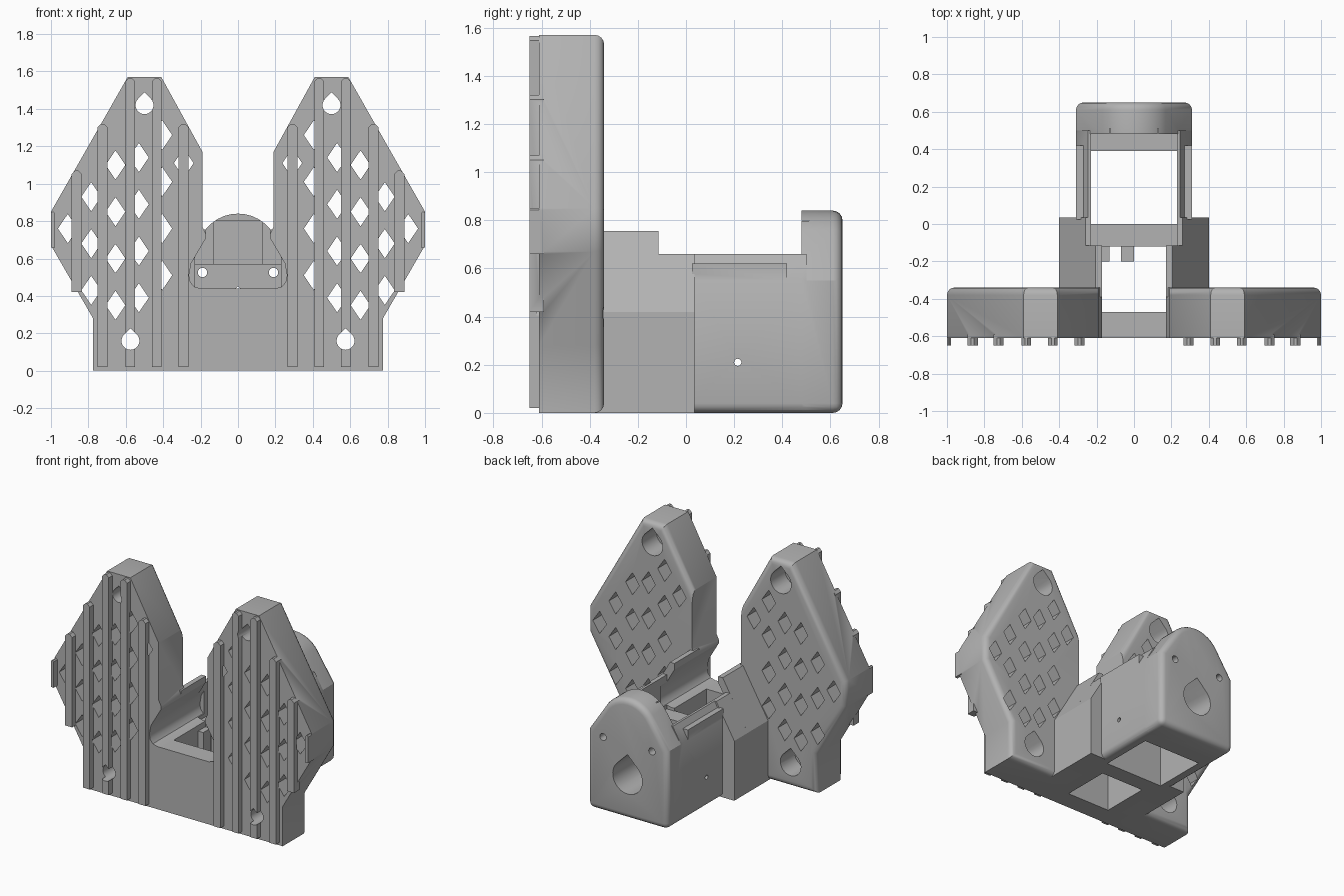
import bpy, bmesh, math
from mathutils import Vector

if "Cube" in bpy.data.objects:
    bpy.data.objects.remove(bpy.data.objects["Cube"])

grey = bpy.data.materials.new("light_grey")
grey.diffuse_color = (0.45, 0.45, 0.45, 1)
grey.use_nodes = True
grey.node_tree.nodes["Principled BSDF"].inputs["Base Color"].default_value = grey.diffuse_color


def prism(name, pts, y0, y1, side=1, bevel=0.0, rule=None):
    """Extrude an x,z outline along y; optionally round the edges chosen by rule."""
    bm = bmesh.new()
    vs = [bm.verts.new((x * side, y0, z)) for x, z in pts]
    f = bm.faces.new(vs)
    ext = bmesh.ops.extrude_face_region(bm, geom=[f])
    bmesh.ops.translate(bm, vec=(0, y1 - y0, 0),
                        verts=[v for v in ext["geom"] if isinstance(v, bmesh.types.BMVert)])
    bmesh.ops.recalc_face_normals(bm, faces=bm.faces)
    if bevel:
        edges = [e for e in bm.edges if rule(e.verts[0].co, e.verts[1].co)]
        bmesh.ops.bevel(bm, geom=edges, offset=bevel, segments=4, profile=0.5,
                        affect='EDGES', clamp_overlap=True)
        bmesh.ops.recalc_face_normals(bm, faces=bm.faces)
    me = bpy.data.meshes.new(name)
    bm.to_mesh(me)
    bm.free()
    ob = bpy.data.objects.new(name, me)
    me.materials.append(grey)
    bpy.context.collection.objects.link(ob)
    return ob


def rect(x0, x1, z0, z1):
    return [(x0, z0), (x1, z0), (x1, z1), (x0, z1)]


def teardrop(cx, cz, r, n=20):
    pts = [(cx + r * math.cos(a), cz + r * math.sin(a))
           for a in (math.radians(-225 + 270 * i / n) for i in range(n + 1))]
    return pts + [(cx, cz + r * 1.41)]


def circle(cx, cz, r, n=16):
    return [(cx + r * math.cos(2 * math.pi * i / n), cz + r * math.sin(2 * math.pi * i / n))
            for i in range(n)]


def inside(p, poly, margin):
    """True if p lies inside the convex outline by at least margin."""
    for a, b in zip(poly, poly[1:] + poly[:1]):
        d = (Vector(b) - Vector(a)).normalized()
        if d.x * (p[1] - a[1]) - d.y * (p[0] - a[0]) < margin:
            return False
    return True


def boolean(ob, other, op):
    m = ob.modifiers.new(op, 'BOOLEAN')
    m.object, m.operation, m.solver = other, op, 'MANIFOLD'
    bpy.context.view_layer.objects.active = ob
    bpy.ops.object.modifier_apply(modifier=m.name)
    bpy.data.objects.remove(other)


solids, cutters = [], []
FRONT, BACK = -0.61, -0.34
wing = [(0.17, 0), (0.775, 0), (0.775, 0.28), (1, 0.67), (1, 0.85), (0.59, 1.57),
        (0.41, 1.57), (0.19, 1.17), (0.19, 0.77), (0.17, 0.73)]
mesh_area = [(0.25, 0.22), (0.74, 0.22), (1, 0.67), (1, 0.85), (0.59, 1.57),
             (0.41, 1.57), (0.22, 1.22)]
columns = [(0.91, 0.76), (0.785, 0.68), (0.655, 0.85), (0.53, 0.89), (0.405, 0.76), (0.29, 0.86)]
ribs = [(0.978, 1.0, 0.66, 0.85), (0.835, 0.89, 0.42, 1.07), (0.698, 0.75, 0.02, 1.32),
        (0.55, 0.602, 0.02, 1.565), (0.408, 0.46, 0.02, 1.565), (0.265, 0.318, 0.02, 1.32)]

# arch profile of the rear block
arch = [(0.22 * math.cos(math.radians(a)), 0.62 + 0.22 * math.sin(math.radians(a)))
        for a in range(40, 141, 10)]
rear = [(-0.31, 0), (0.31, 0), (0.31, 0.55)] + arch + [(-0.31, 0.55)]


def rear_edge(a, b):
    return (a.y > 0.64 and b.y > 0.64) or (abs(a.x) > 0.3 and abs(b.x) > 0.3 and
                                           a.z < 0.01 and b.z < 0.01 and a.x * b.x > 0)


solids.append(prism("bracket_body", rear, 0.48, 0.65, 1, 0.04, rear_edge))
solids.append(prism("rear_ledge", rect(-0.25, 0.25, 0, 0.57), 0.39, 0.49))
solids.append(prism("cross_bar", rect(-0.24, 0.24, 0, 0.42), -0.12, 0.0))
solids.append(prism("front_wall", rect(-0.27, 0.27, 0, 0.44), FRONT, -0.47))

for s in (1, -1):
    # wing panel with rounded rear rim
    solids.append(prism("wing", wing, FRONT, BACK, s, 0.04,
                        lambda a, b: a.y > BACK - 0.01 and b.y > BACK - 0.01
                        and max(abs(a.x), abs(b.x)) > 0.3))
    # vertical ribs on the wing front
    for x0, x1, z0, z1 in ribs:
        c = (x1 - x0) * 0.35
        solids.append(prism("rib", [(x0, z0), (x1, z0), (x1, z1 - c), (x1 - c, z1),
                                    (x0 + c, z1), (x0, z1 - c)], -0.65, FRONT + 0.02, s))
    # arm with sloped shoulder, lower behind the front step
    solids.append(prism("arm", [(0.17, 0), (0.4, 0), (0.4, 0.42), (0.205, 0.755), (0.17, 0.755)],
                        BACK - 0.05, -0.115, s))
    solids.append(prism("arm_rear", [(0.23, 0), (0.4, 0), (0.4, 0.42), (0.26, 0.66), (0.23, 0.66)],
                        -0.125, 0.035, s))
    # box side wall and its raised outer strip
    solids.append(prism("side_wall", [(0.23, 0), (0.31, 0), (0.31, 0.55), (0.247, 0.66), (0.23, 0.66)],
                        0.02, 0.5, s, 0.04,
                        lambda a, b: abs(a.x) > 0.3 and abs(b.x) > 0.3 and max(a.z, b.z) < 0.01))
    solids.append(prism("side_strip", rect(0.26, 0.309, 0.5, 0.62), 0.025, 0.42, s))
    # diamond openings
    for x, zc in columns:
        for k in range(-4, 5):
            z = zc + 0.25 * k
            d = [(x - 0.053, z), (x, z - 0.078), (x + 0.053, z), (x, z + 0.078)]
            near = min(math.hypot(x - 0.5, z - 1.42), math.hypot(x - 0.575, z - 0.16))
            if near > 0.16 and all(inside(p, mesh_area, 0.012) for p in d):
                cutters.append(prism("diamond", d, -0.62, -0.3, s))
    # mounting holes with wide rear counterbores
    for hx, hz in ((0.5, 1.42), (0.575, 0.16)):
        cutters.append(prism("hole", teardrop(hx, hz, 0.048), -0.7, -0.3, s))
        cutters.append(prism("counterbore", teardrop(hx, hz, 0.08), -0.5, -0.3, s))
    cutters.append(prism("screw_hole", circle(0.19, 0.525, 0.025), 0.3, 0.7, s))

# small clip hooks on the cross bar
solids.append(prism("clip_left", rect(-0.18, -0.13, 0.1, 0.4), -0.2, -0.11))
solids.append(prism("clip_right", rect(-0.07, 0.0, 0.1, 0.4), -0.2, -0.11))

# undercut channel between the wings
half = [(0.2, 0.44), (0.235, 0.45), (0.255, 0.475), (0.262, 0.51), (0.25, 0.575), (0.165, 0.72), (0.165, 0.9)]
cutters.append(prism("channel", half + [(-x, z) for x, z in reversed(half)], -0.7, -0.05))
# rear shaft hole and shallow arch recess
cutters.append(prism("shaft_hole", teardrop(0, 0.29, 0.115), 0.3, 0.7))
cutters.append(prism("arch_recess", rect(-0.13, 0.13, 0.57, 0.8), 0.4, 0.51))
# tiny cross hole through the box sides
pin = prism("pin_hole", circle(0, 0, 0.015), -0.5, 0.5)
pin.rotation_euler = (0, 0, math.pi / 2)
pin.location = (0, 0.215, 0.21)
bpy.context.view_layer.update()
cutters.append(pin)

body = solids[0]
for ob in solids[1:]:
    boolean(body, ob, 'UNION')
for ob in cutters:
    boolean(body, ob, 'DIFFERENCE')

bpy.ops.object.select_all(action='DESELECT')
body.select_set(True)
bpy.context.view_layer.objects.active = body
bpy.ops.object.shade_smooth_by_angle(angle=math.radians(30))
